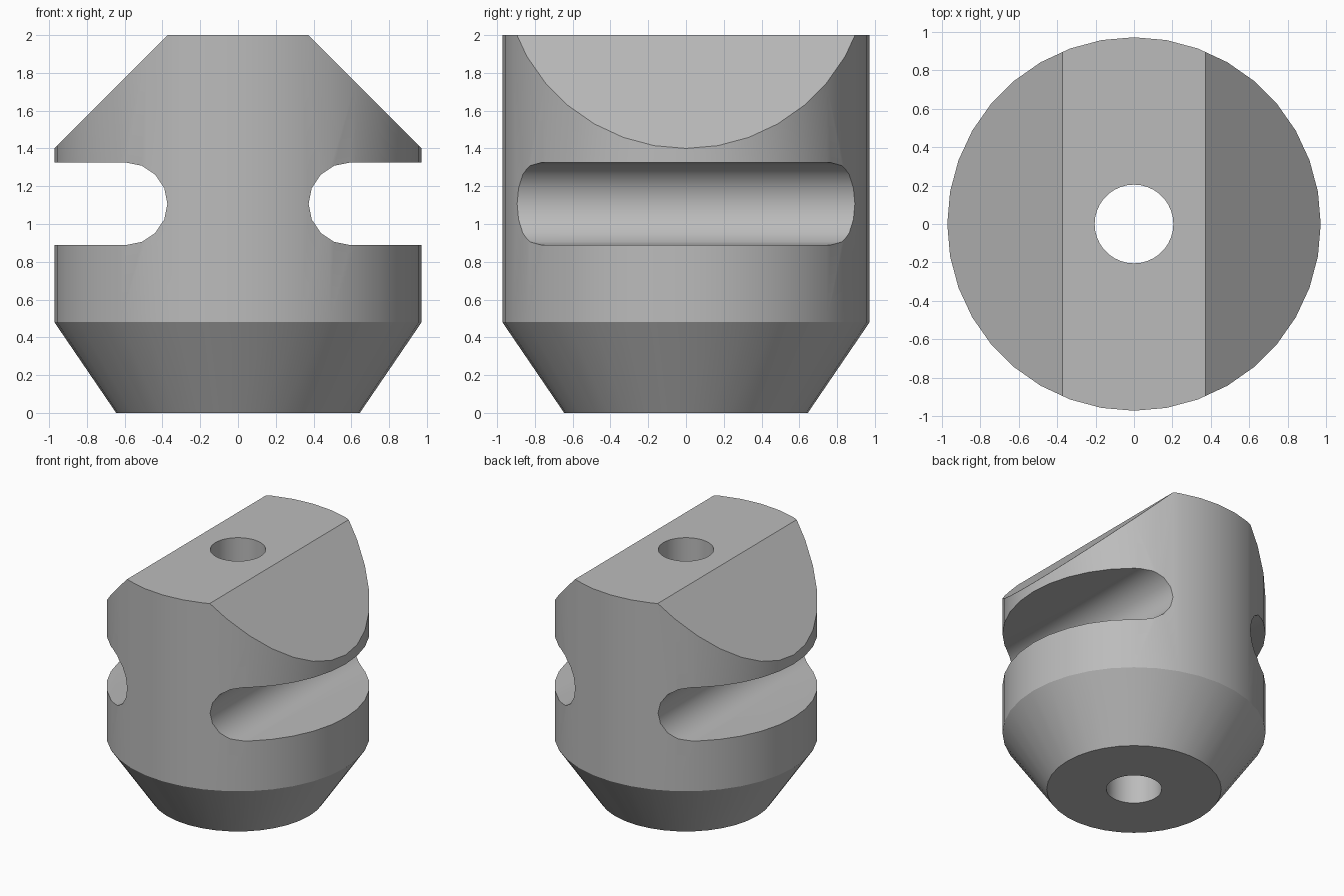
import bpy
import bmesh
from math import cos, sin, pi, radians

if "Cube" in bpy.data.objects:
    bpy.data.objects.remove(bpy.data.objects["Cube"], do_unlink=True)

# Single grey material
GREY = (0.5, 0.5, 0.5, 1)
grey = bpy.data.materials.new("plain grey")
grey.diffuse_color = GREY
grey.use_nodes = True
grey.node_tree.nodes["Principled BSDF"].inputs["Base Color"].default_value = GREY


def make_object(name, bm):
    bmesh.ops.recalc_face_normals(bm, faces=bm.faces[:])
    mesh = bpy.data.meshes.new(name)
    bm.to_mesh(mesh)
    bm.free()
    mesh.materials.append(grey)
    obj = bpy.data.objects.new(name, mesh)
    bpy.context.collection.objects.link(obj)
    return obj


def lathe(name, profile, sides):
    """Turn a closed (radius, height) outline around the z axis."""
    bm = bmesh.new()
    rings = [[bm.verts.new((r * cos(2 * pi * i / sides), r * sin(2 * pi * i / sides), z))
              for i in range(sides)] for r, z in profile]
    for a, b in zip(rings, rings[1:] + rings[:1]):
        for i in range(sides):
            j = (i + 1) % sides
            bm.faces.new((a[i], a[j], b[j], b[i]))
    return make_object(name, bm)


def prism(name, outline, side, half_depth=1.5):
    """Extrude an (x, z) outline along y, on the chosen side of the body."""
    bm = bmesh.new()
    face = bm.faces.new([bm.verts.new((side * x, -half_depth, z)) for x, z in outline])
    moved = bmesh.ops.extrude_face_region(bm, geom=[face])["geom"]
    bmesh.ops.translate(bm, vec=(0, 2 * half_depth, 0),
                        verts=[v for v in moved if isinstance(v, bmesh.types.BMVert)])
    return make_object(name, bm)


# Turned body with tapered foot and central bore
R, BORE = 0.972, 0.205
body = lathe("turned_body",
             [(BORE, 0), (0.645, 0), (R, 0.48), (R, 2), (BORE, 2)], 36)

# Round-ended slot and sloping shoulder outlines
SLOT_X, SLOT_Z, SLOT_R = 0.592, 1.107, 0.218
slot = [(SLOT_X - SLOT_R * sin(pi * i / 8), SLOT_Z + SLOT_R * cos(pi * i / 8))
        for i in range(9)]
slot += [(1.5, SLOT_Z - SLOT_R), (1.5, SLOT_Z + SLOT_R)]
shoulder = [(0.172, 2.2), (1.372, 1.0), (1.6, 1.0), (1.6, 2.2)]

# Cut both sides
bpy.ops.object.select_all(action="DESELECT")
bpy.context.view_layer.objects.active = body
body.select_set(True)
for side, label in ((1, "left"), (-1, "right")):
    for part, outline in (("slot", slot), ("shoulder", shoulder)):
        cutter = prism(f"{label}_{part}_cutter", outline, side)
        cutter.hide_render = True
        mod = body.modifiers.new(part, "BOOLEAN")
        mod.operation, mod.solver, mod.object = "DIFFERENCE", "EXACT", cutter
        bpy.ops.object.modifier_apply(modifier=mod.name)
        bpy.data.objects.remove(cutter, do_unlink=True)

bpy.ops.object.shade_smooth_by_angle(angle=radians(30))
